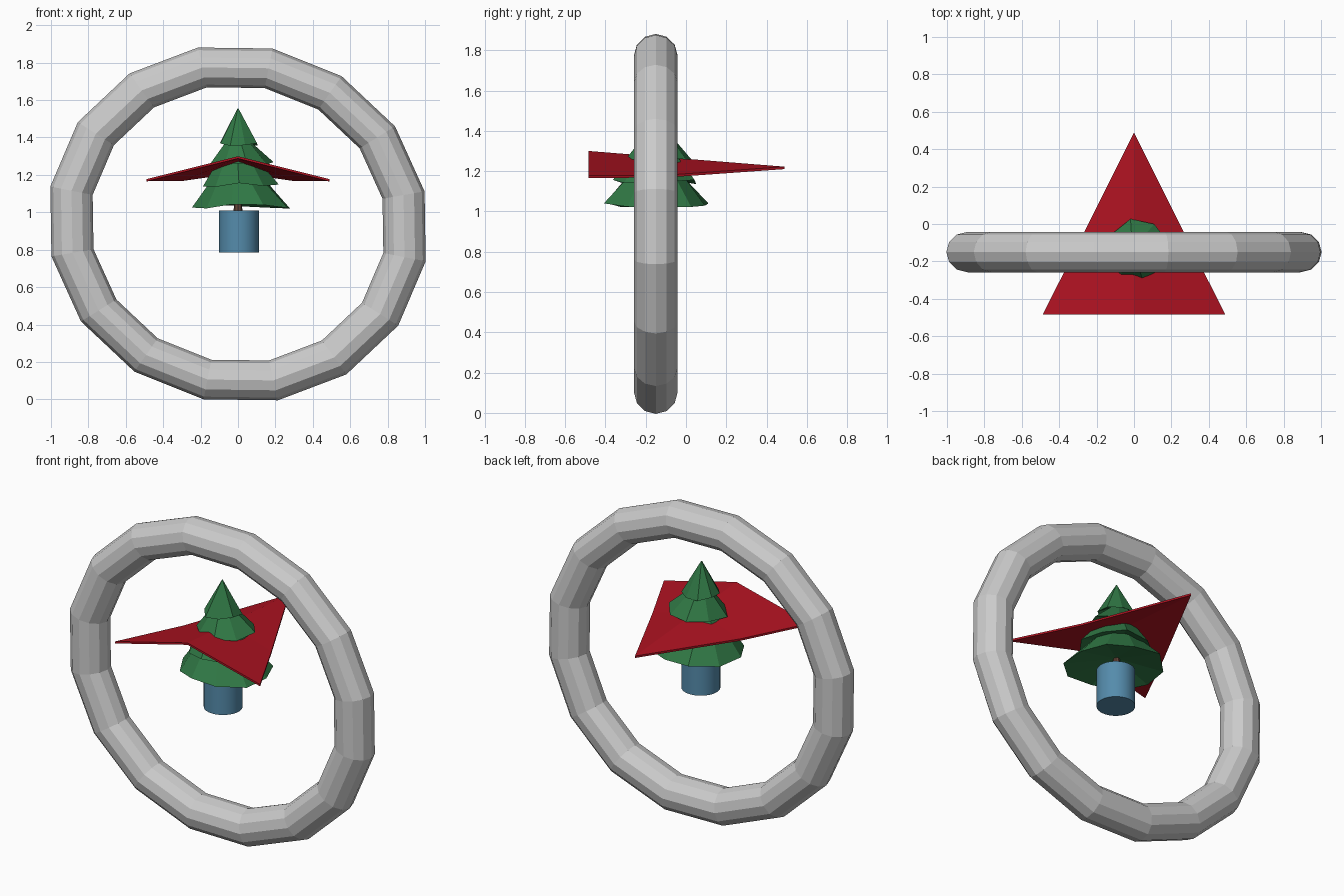
import bpy, bmesh, math, random
from mathutils import Matrix

if "Cube" in bpy.data.objects:
    bpy.data.objects.remove(bpy.data.objects["Cube"])

random.seed(4)


def material(name, rgb):
    m = bpy.data.materials.new(name)
    m.diffuse_color = (*rgb, 1)
    m.use_nodes = True
    m.node_tree.nodes["Principled BSDF"].inputs["Base Color"].default_value = m.diffuse_color
    return m


RED = material("red", (0.42, 0.006, 0.015))
GREEN = material("green", (0.03, 0.19, 0.06))
BLUE = material("blue", (0.09, 0.26, 0.41))
BROWN = material("brown", (0.13, 0.06, 0.04))


def make(name, verts, faces, mat=None):
    me = bpy.data.meshes.new(name)
    me.from_pydata(verts, [], faces)
    bm = bmesh.new()
    bm.from_mesh(me)
    bmesh.ops.recalc_face_normals(bm, faces=bm.faces)
    bm.to_mesh(me)
    bm.free()
    ob = bpy.data.objects.new(name, me)
    bpy.context.collection.objects.link(ob)
    if mat:
        me.materials.append(mat)
    return ob


# Upright ring, slightly squashed and skewed
bpy.ops.mesh.primitive_torus_add(major_segments=16, minor_segments=12,
                                 major_radius=0.905, minor_radius=0.115)
ring = bpy.context.object
ring.name = "ring"
stand = Matrix.Rotation(math.pi / 2, 4, 'X') @ Matrix.Rotation(math.pi / 16, 4, 'Z')
skew = Matrix(((1, 0, -0.015, 0), (0, 0.94, 0, -0.15),
               (-0.013, 0, 0.94, 0.938), (0, 0, 0, 1)))
ring.data.transform(skew @ stand)

# Thin folded delta wing: ridge, drooping edge points, tips
top = [(0, 0.49, 1.222), (0, -0.1, 1.269), (0, -0.485, 1.3)]
for s in (-1, 1):
    top += [(s * 0.295, -0.1, 1.18), (s * 0.488, -0.485, 1.178)]
n = len(top)
tf = [(0, 3, 1), (1, 3, 4, 2), (0, 1, 5), (1, 2, 6, 5)]
rim = [0, 3, 4, 2, 6, 5]
faces = tf + [tuple(i + n for i in reversed(f)) for f in tf]
faces += [(a, b, b + n, a + n) for a, b in zip(rim, rim[1:] + rim[:1])]
make("wing", top + [(x, y, z - 0.012) for x, y, z in top], faces, RED)


# Ragged low-poly foliage tiers, hollowed underneath
def tier(name, x, y, z, r, z_top, r_top, sides, turn):
    low, high = [], []
    for i in range(sides):
        a = turn + math.tau * i / sides
        k = r * random.uniform(0.9, 1.05)
        low.append((x + k * math.cos(a), y + k * math.sin(a), z + random.uniform(-0.012, 0.015)))
        high.append((r_top * math.cos(a), y + r_top * math.sin(a), z_top))
    verts = low + high + [(0, y, z + 0.06), (0, y, z_top)]
    faces = []
    for i in range(sides):
        j = (i + 1) % sides
        faces += [(i, j, sides + j, sides + i), (j, i, 2 * sides),
                  (sides + i, sides + j, 2 * sides + 1)]
    make(name, verts, faces, GREEN)


tier("foliage_bottom", 0.022, -0.15, 1.03, 0.275, 1.19, 0.13, 10, 0.1)
tier("foliage_lower_middle", 0.01, -0.15, 1.145, 0.205, 1.29, 0.10, 9, 0.5)
tier("foliage_upper_middle", 0.015, -0.14, 1.258, 0.172, 1.385, 0.06, 8, 0.2)
tier("foliage_top", 0.0, -0.15, 1.365, 0.108, 1.555, 0.003, 8, 0.4)

# Trunk and pot
bpy.ops.mesh.primitive_cone_add(vertices=8, radius1=0.025, radius2=0.01, depth=0.2,
                                location=(0, -0.15, 1.09))
bpy.context.object.name = "trunk"
bpy.context.object.data.materials.append(BROWN)

bpy.ops.mesh.primitive_cylinder_add(vertices=32, radius=0.107, depth=0.225,
                                    location=(0.005, -0.15, 0.897))
bpy.context.object.name = "pot"
bpy.context.object.data.materials.append(BLUE)
bpy.ops.object.shade_smooth_by_angle()
